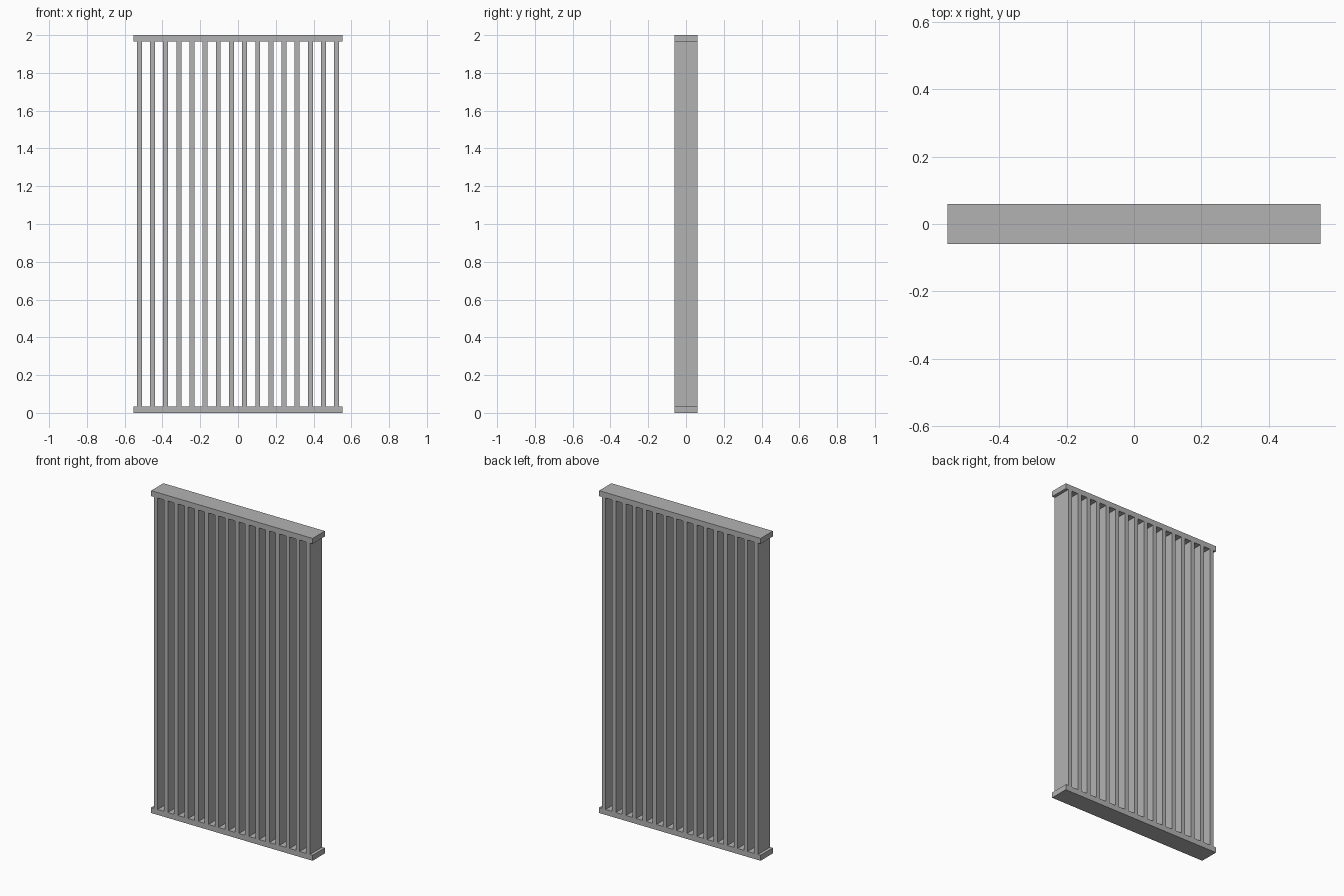
import bpy

cube = bpy.data.objects.get("Cube")
if cube:
    bpy.data.objects.remove(cube, do_unlink=True)

WIDTH, DEPTH, HEIGHT = 1.108, 0.12, 2.0
RAIL = 0.034
SLATS, SLAT_WIDTH, END_X = 16, 0.026, 0.522

grey = bpy.data.materials.new("plain grey")
grey.use_nodes = True
colour = (0.45, 0.45, 0.45, 1)
grey.diffuse_color = colour
grey.node_tree.nodes["Principled BSDF"].inputs["Base Color"].default_value = colour


def box(name, centre, size):
    bpy.ops.mesh.primitive_cube_add(size=1, location=centre)
    ob = bpy.context.object
    ob.name = name
    ob.scale = size
    bpy.ops.object.transform_apply(location=False, rotation=False, scale=True)
    ob.data.materials.append(grey)
    return ob


# Top and bottom rails
box("bottom_rail", (0, 0, RAIL / 2), (WIDTH, DEPTH, RAIL))
box("top_rail", (0, 0, HEIGHT - RAIL / 2), (WIDTH, DEPTH, RAIL))

# Evenly spaced upright slats between the rails
for i in range(SLATS):
    x = -END_X + 2 * END_X * i / (SLATS - 1)
    box(f"slat_{i + 1}", (x, 0, HEIGHT / 2), (SLAT_WIDTH, DEPTH, HEIGHT - 2 * RAIL))
